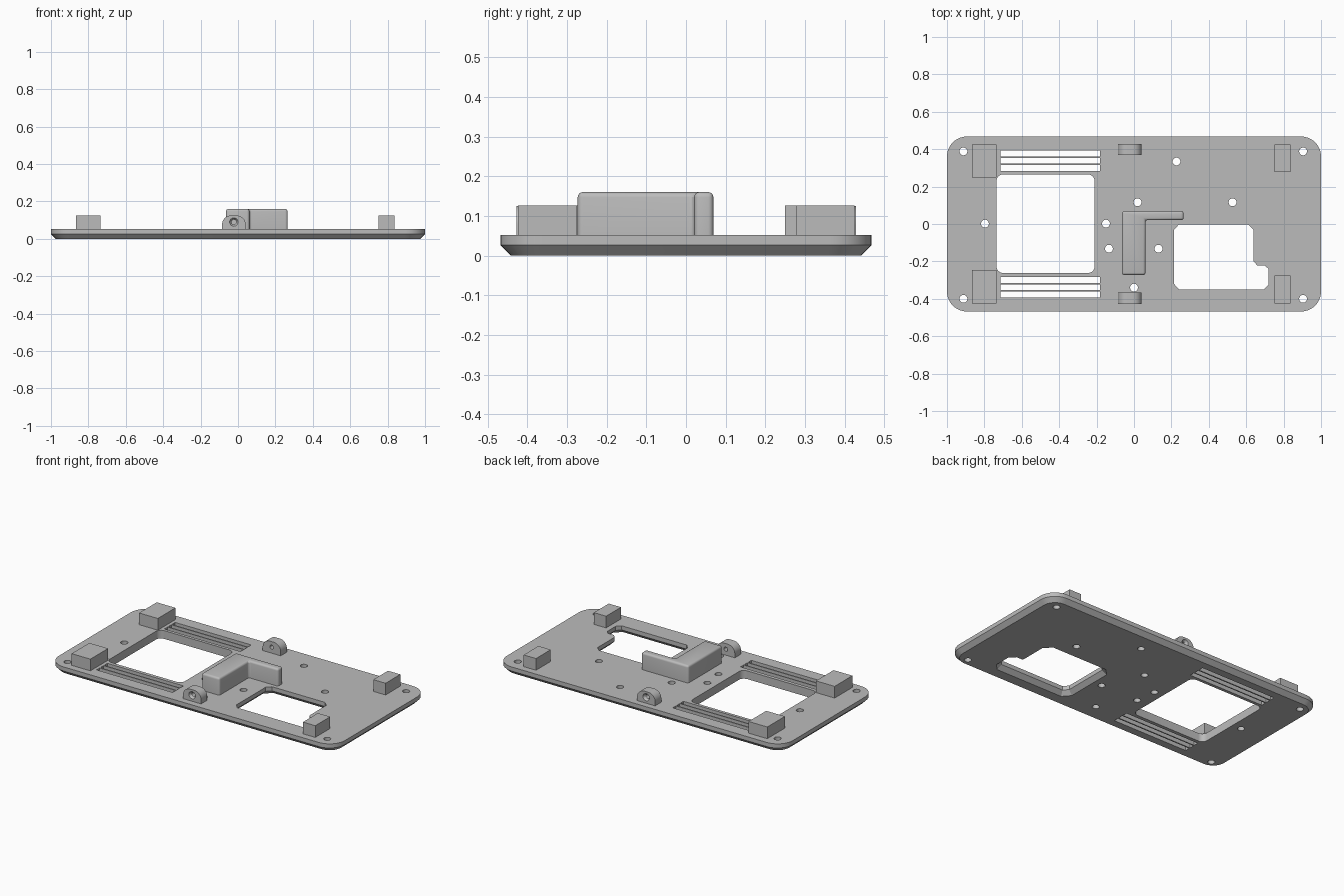
import bpy, bmesh, math
from mathutils import Vector

cube = bpy.data.objects.get("Cube")
if cube:
    bpy.data.objects.remove(cube, do_unlink=True)

grey = bpy.data.materials.new("plain grey")
grey.use_nodes = True
COLOUR = (0.5, 0.5, 0.5, 1)
grey.diffuse_color = COLOUR
grey.node_tree.nodes["Principled BSDF"].inputs["Base Color"].default_value = COLOUR

THICK, CHAMFER = 0.052, 0.026


def rounded(x0, x1, y0, y1, r, steps=8):
    """Counter-clockwise rounded rectangle."""
    pts = []
    corners = ((x1 - r, y1 - r), (x0 + r, y1 - r), (x0 + r, y0 + r), (x1 - r, y0 + r))
    for k, (cx, cy) in enumerate(corners):
        for i in range(steps + 1):
            a = math.pi / 2 * (k + i / steps)
            pts.append((cx + r * math.cos(a), cy + r * math.sin(a)))
    return pts


def rect(x0, x1, y0, y1):
    return [(x0, y0), (x1, y0), (x1, y1), (x0, y1)]


def circle(x, y, r, n=24):
    return [(x + r * math.cos(math.tau * i / n), y + r * math.sin(math.tau * i / n)) for i in range(n)]


def grow(pts, d):
    """Mitred outward offset of a counter-clockwise outline."""
    out = []
    for i, p in enumerate(pts):
        p, a, b = Vector(p), Vector(pts[i - 1]), Vector(pts[(i + 1) % len(pts)])
        e, f = (p - a).normalized(), (b - p).normalized()
        m, n = Vector((e.y, -e.x)), Vector((f.y, -f.x))
        out.append(tuple(p + (m + n) * d / (1 + m.dot(n))))
    return out


def loft(name, layers):
    """Closed solid through (outline, height) layers."""
    bm = bmesh.new()
    rings = [[bm.verts.new((x, y, z)) for x, y in pts] for pts, z in layers]
    bm.faces.new(rings[0][::-1])
    bm.faces.new(rings[-1])
    for low, high in zip(rings, rings[1:]):
        for i in range(len(low)):
            j = (i + 1) % len(low)
            bm.faces.new((low[i], low[j], high[j], high[i]))
    bmesh.ops.recalc_face_normals(bm, faces=bm.faces)
    mesh = bpy.data.meshes.new(name)
    bm.to_mesh(mesh)
    bm.free()
    mesh.materials.append(grey)
    ob = bpy.data.objects.new(name, mesh)
    bpy.context.collection.objects.link(ob)
    return ob


def prism(name, pts, z0, z1):
    return loft(name, [(pts, z0), (pts, z1)])


def cut(ob, cutters):
    """Subtract the cutters, keep the result and discard them."""
    for c in cutters:
        mod = ob.modifiers.new("cut", "BOOLEAN")
        mod.operation, mod.solver, mod.object = "DIFFERENCE", "EXACT", c
    bpy.context.view_layer.update()
    mesh = bpy.data.meshes.new_from_object(ob.evaluated_get(bpy.context.evaluated_depsgraph_get()))
    ob.modifiers.clear()
    ob.data = mesh
    for c in cutters:
        bpy.data.objects.remove(c, do_unlink=True)


def smooth(ob):
    bpy.ops.object.select_all(action="DESELECT")
    ob.select_set(True)
    bpy.context.view_layer.objects.active = ob
    bpy.ops.object.shade_smooth_by_angle(angle=math.radians(25))


# Base plate with a chamfered underside
outline = rounded(-1, 1, -0.468, 0.468, 0.107)
small = rounded(-1 + CHAMFER, 1 - CHAMFER, -0.468 + CHAMFER, 0.468 - CHAMFER, 0.107 - CHAMFER)
plate = loft("base_plate", [(small, 0), (outline, CHAMFER), (outline, THICK)])

# Square window
cutters = [prism("window_cutter", rounded(-0.735, -0.211, -0.262, 0.265, 0.035), -0.1, 0.1)]

# Notched window, flared on the underside
notched = [(0.24, -0.35), (0.695, -0.35), (0.719, -0.325), (0.719, -0.24), (0.70, -0.222),
           (0.66, -0.222), (0.639, -0.2), (0.639, -0.03), (0.61, -0.003), (0.24, -0.003),
           (0.214, -0.03), (0.214, -0.32)]
cutters.append(loft("notched_cutter", [(grow(notched, CHAMFER + 0.01), -0.01),
                                       (notched, CHAMFER), (notched, 0.1)]))

# Vent slots
for side in (-1, 1):
    for y in (0.3, 0.338, 0.377):
        cutters.append(prism("slot_cutter", rect(-0.714, -0.182, side * y - 0.0155, side * y + 0.0155), -0.1, 0.1))

# Screw holes
holes = [(x, y) for x in (-0.912, 0.904) for y in (-0.4, 0.388)]
holes += [(-0.797, 0.002), (-0.15, 0.002), (-0.134, -0.132), (0.131, -0.132),
          (0, -0.34), (0.019, 0.116), (0.227, 0.334), (0.527, 0.116)]
for x, y in holes:
    cutters.append(prism("hole_cutter", circle(x, y, 0.021), -0.1, 0.1))
cut(plate, cutters)
smooth(plate)

# Corner blocks
for end, y0, y1 in (("front", -0.424, -0.247), ("back", 0.249, 0.425)):
    prism(end + "_wide_block", rect(-0.866, -0.735, y0, y1), THICK, 0.126)
for end, y0, y1 in (("front", -0.424, -0.275), ("back", 0.278, 0.425)):
    prism(end + "_narrow_block", rect(0.751, 0.837, y0, y1), THICK, 0.126)

# Angled bracket with rounded top and corners
bracket = prism("angled_bracket", [(-0.064, -0.273), (0.061, -0.273), (0.061, 0.021),
                                   (0.265, 0.021), (0.265, 0.069), (-0.064, 0.069)], THICK, 0.16)
bm = bmesh.new()
bm.from_mesh(bracket.data)
edges = [e for e in bm.edges if max(v.co.z for v in e.verts) > 0.1]
bmesh.ops.bevel(bm, geom=edges, offset=0.013, segments=4, profile=0.5, affect="EDGES")
bm.to_mesh(bracket.data)
bm.free()
smooth(bracket)

# Pierced lugs, drawn upright and turned so the countersink faces outward
LUG_X, HOLE_Z = -0.022, 0.09
lug_outline = [(x, max(z, THICK)) for x, z in rounded(-0.063, 0.063, 0, 0.125, 0.048)]
lug_outline = [p for i, p in enumerate(lug_outline)
               if p[1] > THICK or abs(p[0]) > 0.0629]
# Keep one foot point on each side
lug_outline = [p for p in lug_outline if p[1] > THICK]
half = len(lug_outline) // 2
lug_outline += [(-0.063, THICK), (0.063, THICK)]
for end, turn, y in (("front", 0, -0.366), ("back", math.pi, 0.368)):
    lug = prism(end + "_lug", lug_outline, 0, 0.061)
    bore = prism("bore_cutter", circle(0, HOLE_Z, 0.013), -0.1, 0.1)
    sink = loft("sink_cutter", [(circle(0, HOLE_Z, 0.012), 0.045), (circle(0, HOLE_Z, 0.024), 0.063)])
    cut(lug, [bore, sink])
    lug.rotation_euler = (math.pi / 2, 0, turn)
    lug.location = (LUG_X, y, 0)
    smooth(lug)
